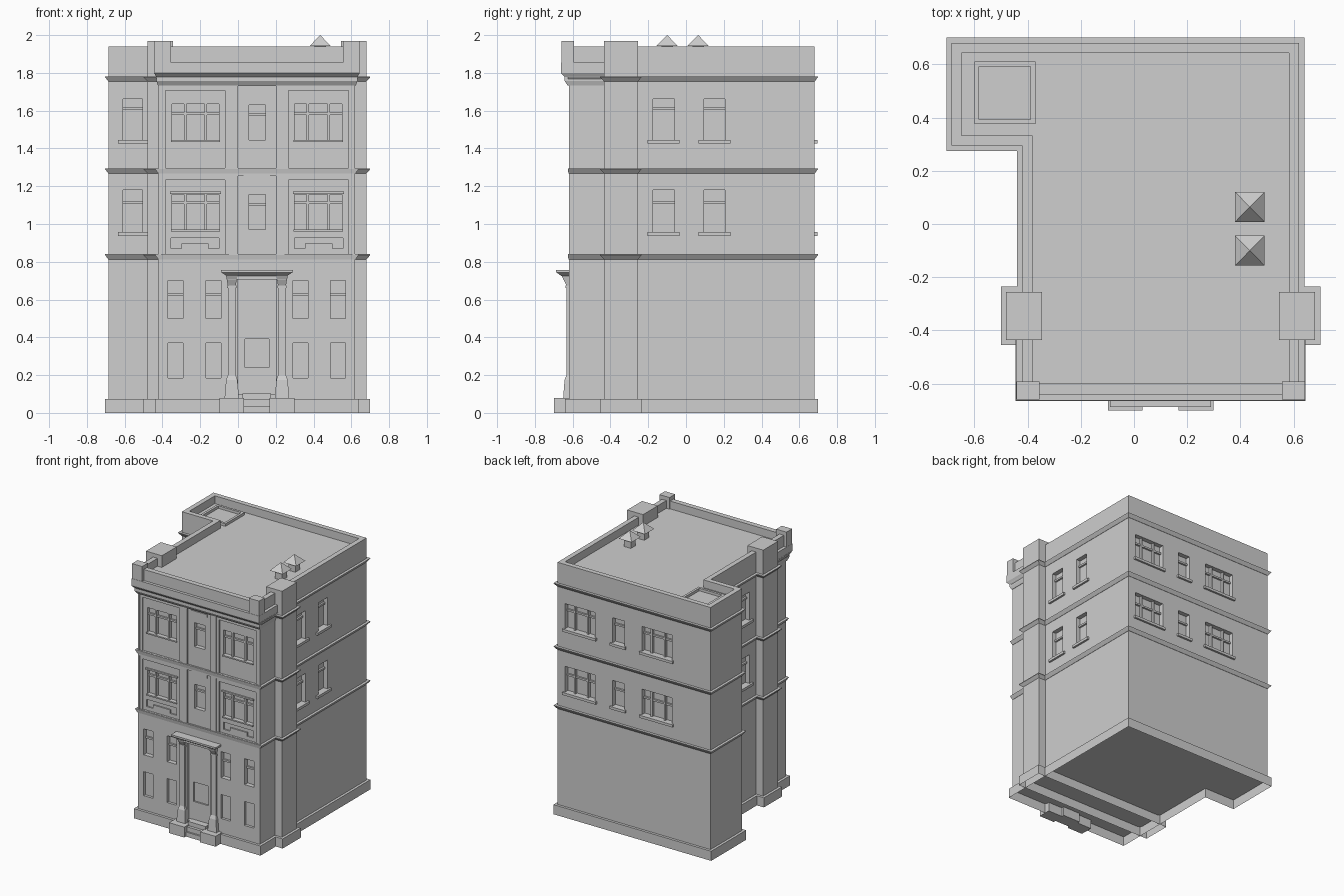
import bpy, bmesh

cube = bpy.data.objects.get("Cube")
if cube:
    bpy.data.objects.remove(cube, do_unlink=True)

GREY = (0.62, 0.62, 0.62, 1)
stone = bpy.data.materials.new("grey_stone")
stone.use_nodes = True
stone.diffuse_color = GREY
stone.node_tree.nodes["Principled BSDF"].inputs["Base Color"].default_value = GREY

parts = {}
L, R, F, B = -0.42, 0.62, -0.62, 0.68      # main wall planes
WL, WF = -0.685, 0.295                     # rear wing wall planes
MID = 0.10                                 # front symmetry axis
PLINTH, ROOF, TOP = 0.074, 1.88, 1.94


def prism(name, low, high, z0, z1, bottom=True):
    """Solid between two matching outlines (counter-clockwise)."""
    bm = parts.setdefault(name, bmesh.new())
    a = [bm.verts.new((x, y, z0)) for x, y in low]
    b = [bm.verts.new((x, y, z1)) for x, y in high]
    if bottom:
        bm.faces.new(a[::-1])
    bm.faces.new(b)
    for i in range(len(a)):
        j = (i + 1) % len(a)
        bm.faces.new((a[i], a[j], b[j], b[i]))


def rect(x0, x1, y0, y1):
    return [(x0, y0), (x1, y0), (x1, y1), (x0, y1)]


def box(name, x0, x1, y0, y1, z0, z1, bottom=True):
    r = rect(min(x0, x1), max(x0, x1), min(y0, y1), max(y0, y1))
    prism(name, r, r, z0, z1, bottom)


def outline(o, front=None):
    f = F - (o if front is None else front)
    return [(L - o, f), (R + o, f), (R + o, B + o), (WL - o, B + o), (WL - o, WF - o), (L - o, WF - o)]


# Each wall: plane position, outward direction, True when it runs along x
WALLS = {"front": (F, -1, True), "back": (B, 1, True), "wing": (WF, -1, True),
         "right": (R, 1, False), "left": (L, -1, False)}


def on_wall(name, wall, u0, u1, z0, z1, d0, d1):
    """Box on a wall, with d measured outward from it."""
    p, s, along_x = WALLS[wall]
    a, b = p + s * d0, p + s * d1
    if along_x:
        box(name, u0, u1, a, b, z0, z1)
    else:
        box(name, a, b, u0, u1, z0, z1)


def window(wall, u0, u1, z0, z1, mullions=(), transom=None, sill=0, depth=0.035):
    on_wall("opening_cutter", wall, u0, u1, z0, z1, -depth, 0.05)
    bar = 0.007
    back, face = -depth - 0.005, -depth + 0.014
    for t in mullions:
        u = u0 + (u1 - u0) * t
        on_wall("window_bars", wall, u - bar, u + bar, z0, z1, back, face + 0.006)
    if transom:
        on_wall("window_bars", wall, u0, u1, transom - bar, transom + bar, back, face)
    if sill:
        on_wall("window_sills", wall, u0 - sill, u1 + sill, z0 - 0.02, z0, -0.01, 0.015)


TRIPLE = (0.28, 0.72)

# Walls and hollow plinth
prism("building_body", outline(0), outline(0), PLINTH - 0.004, ROOF)
prism("plinth", outline(0.02), outline(0.02), 0.0, PLINTH, bottom=False)

# String courses, flaring outward toward the top
COURSES = (0.813, 1.268, 1.755)
for z in COURSES:
    prism("string_courses", outline(0.002), outline(0.018, 0.006), z, z + 0.022)
    prism("string_courses", outline(0.018, 0.006), outline(0.02, 0.006), z + 0.022, z + 0.027)

# Side stacks with a plinth running under the building, and wrapped courses
box("stack_plinth", -0.50, 0.70, -0.455, -0.235, 0, PLINTH, bottom=False)
for x0, x1, outer in ((-0.48, -0.345, -0.50), (0.545, 0.68, 0.70)):
    box("side_stacks", x0, x1, -0.435, -0.255, PLINTH - 0.004, 1.97)
    near = rect(x0, x1, -0.435, -0.255)
    far = rect(min(x0, outer), max(x1, outer), -0.455, -0.235)
    for z in COURSES:
        prism("stack_courses", near, far, z, z + 0.022)
        prism("stack_courses", far, far, z + 0.022, z + 0.027)


def cornice(o):
    return rect(L - o * 0.55, R + o * 0.55, F - o, -0.40)


# Front cornice, two flares and a blocking course, returning to the stacks
for z0, z1, o0, o1 in ((1.732, 1.757, 0.006, 0.022), (1.757, 1.778, 0.022, 0.022),
                       (1.778, 1.80, 0.022, 0.045), (1.80, 1.855, 0.042, 0.042)):
    prism("front_cornice", cornice(o0), cornice(o1), z0, z1)

# Parapets all round
T = 0.038
for x0, x1, y0, y1 in ((R - T, R, F, B), (WL, R, B - T, B), (WL, WL + T, WF, B),
                       (WL, L + T, WF, WF + T), (L, L + T, F, WF + T), (L, R, -0.64, -0.60)):
    box("parapet", x0, x1, y0, y1, 1.80, TOP)
for x0, x1 in ((-0.442, -0.355), (0.555, 0.642)):
    box("parapet_corner_blocks", x0, x1, -0.66, -0.592, 1.84, 1.97)

# Roof vents with pyramid caps
for y in (-0.10, 0.064):
    box("roof_vents", 0.405, 0.465, y - 0.03, y + 0.03, ROOF - 0.01, TOP + 0.005)
    prism("vent_caps", rect(0.38, 0.49, y - 0.056, y + 0.056),
          rect(0.4345, 0.4355, y - 0.0005, y + 0.0005), TOP + 0.003, 2.0)

# Roof hatch frame
for x0, x1, y0, y1 in ((-0.60, -0.37, 0.375, 0.393), (-0.60, -0.37, 0.592, 0.61),
                       (-0.60, -0.582, 0.393, 0.592), (-0.388, -0.37, 0.393, 0.592)):
    box("roof_hatch_frame", x0, x1, y0, y1, ROOF - 0.01, ROOF + 0.02)

# Front bays, mirrored about the door axis
for s in (-1, 1):
    def span(a, b):
        return sorted((MID + s * a, MID + s * b))

    for z0, z1 in ((1.296, 1.73), (0.842, 1.255)):
        on_wall("frame_cutter", "front", *span(0.147, 0.507), z0, z1, -0.006, 0.05)
        on_wall("panel_cutter", "front", *span(0.168, 0.485), z0, z1 - 0.022, -0.015, 0.05)
    window("front", *span(0.20, 0.45), 1.445, 1.635, TRIPLE, 1.583, depth=0.04)
    window("front", *span(0.20, 0.45), 0.97, 1.155, TRIPLE, 1.112, depth=0.04)
    for z in (1.435, 0.96):
        on_wall("window_sills", "front", *span(0.195, 0.455), z, z + 0.01, -0.02, -0.006)
    on_wall("window_lintels", "front", *span(0.19, 0.46), 1.16, 1.172, -0.02, -0.004)
    # Apron panel with a raised block
    on_wall("opening_cutter", "front", *span(0.20, 0.455), 0.87, 0.925, -0.025, 0.05)
    on_wall("apron_blocks", "front", *span(0.255, 0.40), 0.87, 0.897, -0.03, -0.015)
    # Ground floor windows
    for a, b in ((0.19, 0.27), (0.39, 0.47)):
        window("front", *span(a, b), 0.50, 0.70, (), 0.627)
        window("front", *span(a, b), 0.185, 0.37, depth=0.02)

# Central bay
for z0, z1, sill, head in ((1.296, 1.73, 1.445, 1.70), (0.842, 1.255, 0.97, 1.232)):
    on_wall("panel_cutter", "front", 0.0, 0.20, z0, z1, -0.008, 0.05)
    window("front", 0.058, 0.145, sill, sill + 0.185, (), sill + 0.135, depth=0.04)
    on_wall("bay_plaques", "front", 0.03, 0.17, head, head + 0.022, -0.02, -0.002)

# Side, wing and rear windows
for z0, z1, transom in ((1.445, 1.663, 1.612), (0.957, 1.18, 1.113)):
    window("wing", -0.61, -0.505, z0, z1, (), transom, 0.026)
    for wall in ("right", "left"):
        for u in (-0.175, 0.094):
            window(wall, u, u + 0.113, z0, z1, (), transom, 0.028)
    for u0, u1, bars in ((-0.355, -0.10, TRIPLE), (0.05, 0.15, ()), (0.30, 0.555, TRIPLE)):
        window("back", u0, u1, z0, z1 - 0.025, bars, transom - 0.03, 0.015)

# Doorway: recess, panel, flanking pilasters, canopy and steps
on_wall("panel_cutter", "front", 0.0, 0.20, 0.10, 0.72, -0.025, 0.05)
on_wall("opening_cutter", "front", 0.038, 0.163, 0.24, 0.39, -0.037, 0.05)


def against_wall(c, half, y):
    return rect(c - half, c + half, y, -0.60)


for c in (MID - 0.133, MID + 0.133):
    box("pilaster_plinths", c - 0.065, c + 0.065, -0.70, -0.60, 0, 0.08)
    foot, waist, shaft = against_wall(c, 0.038, -0.65), against_wall(c, 0.03, -0.643), against_wall(c, 0.021, -0.633)
    prism("pilaster_bases", foot, waist, 0.08, 0.175)
    prism("pilaster_bases", waist, shaft, 0.175, 0.20)
    prism("pilaster_shafts", shaft, shaft, 0.20, 0.70)
    box("pilaster_collars", c - 0.025, c + 0.025, -0.638, -0.60, 0.66, 0.675)
    prism("canopy_brackets", shaft, against_wall(c, 0.03, -0.658), 0.675, 0.725)
box("canopy", -0.055, 0.255, -0.65, -0.60, 0.705, 0.725)
prism("canopy", rect(-0.06, 0.26, -0.66, -0.60), rect(-0.085, 0.285, -0.683, -0.60), 0.725, 0.742)
box("canopy", -0.09, 0.29, -0.687, -0.60, 0.742, 0.756)
for z, y in ((0.035, -0.68), (0.07, -0.667), (0.102, -0.645)):
    box("door_steps", 0.025, 0.175, y, -0.58, 0, z)

# Turn every part into an object
objs = {}
for name, bm in parts.items():
    bmesh.ops.recalc_face_normals(bm, faces=bm.faces)
    mesh = bpy.data.meshes.new(name)
    bm.to_mesh(mesh)
    bm.free()
    mesh.materials.append(stone)
    objs[name] = bpy.data.objects.new(name, mesh)
    bpy.context.collection.objects.link(objs[name])

# Cut the shallow frames first, then the panels and deeper openings
body = objs["building_body"]
bpy.context.view_layer.objects.active = body
for name in ("frame_cutter", "panel_cutter", "opening_cutter"):
    cutter = objs[name]
    cutter.hide_render = True
    mod = body.modifiers.new(name, "BOOLEAN")
    mod.operation, mod.solver, mod.object = "DIFFERENCE", "EXACT", cutter
    bpy.ops.object.modifier_apply(modifier=mod.name)
    bpy.data.objects.remove(cutter, do_unlink=True)
